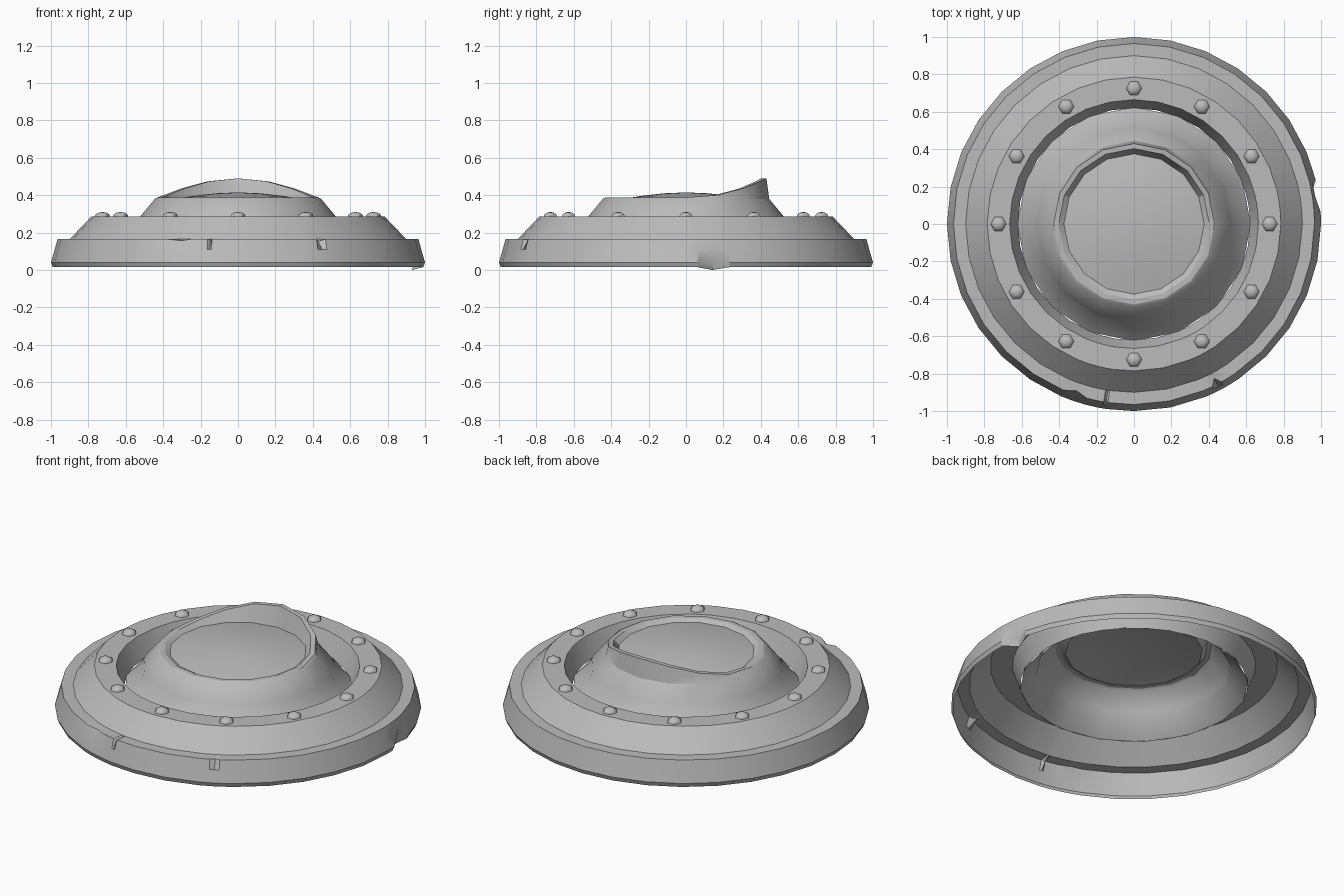
import bpy, bmesh, math
from math import sin, cos, radians, degrees

if "Cube" in bpy.data.objects:
    bpy.data.objects.remove(bpy.data.objects["Cube"])

grey = bpy.data.materials.new("dull_grey")
grey.use_nodes = True
GREY = (0.5, 0.5, 0.5, 1)
grey.diffuse_color = GREY
grey.node_tree.nodes["Principled BSDF"].inputs["Base Color"].default_value = GREY


def finish(name, bm, smooth=26):
    mesh = bpy.data.meshes.new(name)
    bm.to_mesh(mesh)
    bm.free()
    mesh.materials.append(grey)
    obj = bpy.data.objects.new(name, mesh)
    bpy.context.collection.objects.link(obj)
    bpy.ops.object.select_all(action="DESELECT")
    obj.select_set(True)
    bpy.context.view_layer.objects.active = obj
    bpy.ops.object.shade_smooth_by_angle(angle=radians(smooth))
    return obj


def lathe(profile, angles, adjust):
    """Spin a profile listed from the outside in; adjust(row, angle, r, z) bends points."""
    bm = bmesh.new()
    rings = []
    for row, (r, z) in enumerate(profile):
        ring = []
        for a in angles:
            r2, z2 = adjust(row, a, r, z)
            ring.append(bm.verts.new((r2 * cos(radians(a)), r2 * sin(radians(a)), z2)))
        rings.append(ring)
    n = len(angles)
    for low, high in zip(rings, rings[1:]):
        for i in range(n):
            j = (i + 1) % n
            bm.faces.new((low[i], low[j], high[j], high[i]))
    return bm, rings


# Dents: angle, half width in degrees, then row -> (radius change, height change)
DENTS = [
    (8.6, 5, {0: (-.05, -.015), 1: (-.045, 0)}),
    (297.4, 1.6, {3: (-.035, -.012)}),
    (251, 4, {3: (-.022, -.008)}),
    (261, .7, {3: (-.02, -.02)}),
]


def dent(row, angle, r, z):
    for centre, half, moves in DENTS:
        if angle == centre and row in moves:
            dr, dz = moves[row]
            return r + dr, z + dz
    return r, z


# Outer shell: rim, stepped flange and the outer wall of the channel
angles = {i * 11.25 for i in range(32)}
for centre, half, moves in DENTS:
    angles = {a for a in angles if abs(a - centre) > half}
    angles |= {centre - half, centre, centre + half}
shell_profile = [(.99, .015), (1, .04), (.98, .11), (.965, .165), (.9, .165),
                 (.785, .285), (.665, .285), (.62, .165)]
bm, rings = lathe(shell_profile, sorted(angles), dent)
finish("outer_shell", bm)


# Centre housing with a rim that rises into a hood at the back
def hood(row, angle, r, z):
    if row in (4, 5):
        away = abs((angle - 90 + 180) % 360 - 180)
        if away < 90:
            z += .102 * cos(radians(away)) ** 2.2
    return r, z


housing_profile = [(.625, .165), (.535, .25), (.52, .29), (.445, .38),
                   (.43, .388), (.403, .388), (.375, .372)]
bm, rings = lathe(housing_profile, [i * 22.5 for i in range(16)], hood)
finish("centre_housing", bm)

# Shallow lens inside the housing
bm, rings = lathe([(.375, .372), (.25, .395), (.12, .41)],
                  [i * 22.5 for i in range(16)], lambda row, a, r, z: (r, z))
tip = bm.verts.new((0, 0, .415))
for i in range(16):
    bm.faces.new((rings[-1][i], rings[-1][(i + 1) % 16], tip))
finish("lens", bm)

# Ring of domed six-sided bolts
for i in range(12):
    a = radians(30 * i)
    bm = bmesh.new()
    bmesh.ops.create_uvsphere(bm, u_segments=6, v_segments=6, radius=.042)
    bmesh.ops.delete(bm, geom=[v for v in bm.verts if v.co.z < -.01], context="VERTS")
    for v in bm.verts:
        v.co.z *= .6
        x, y = v.co.y, v.co.x
        v.co.x, v.co.y = x, y
    bmesh.ops.reverse_faces(bm, faces=bm.faces[:])
    bmesh.ops.translate(bm, verts=bm.verts, vec=(.725 * cos(a), .725 * sin(a), .285))
    finish(f"bolt_{i + 1}", bm, 50)
